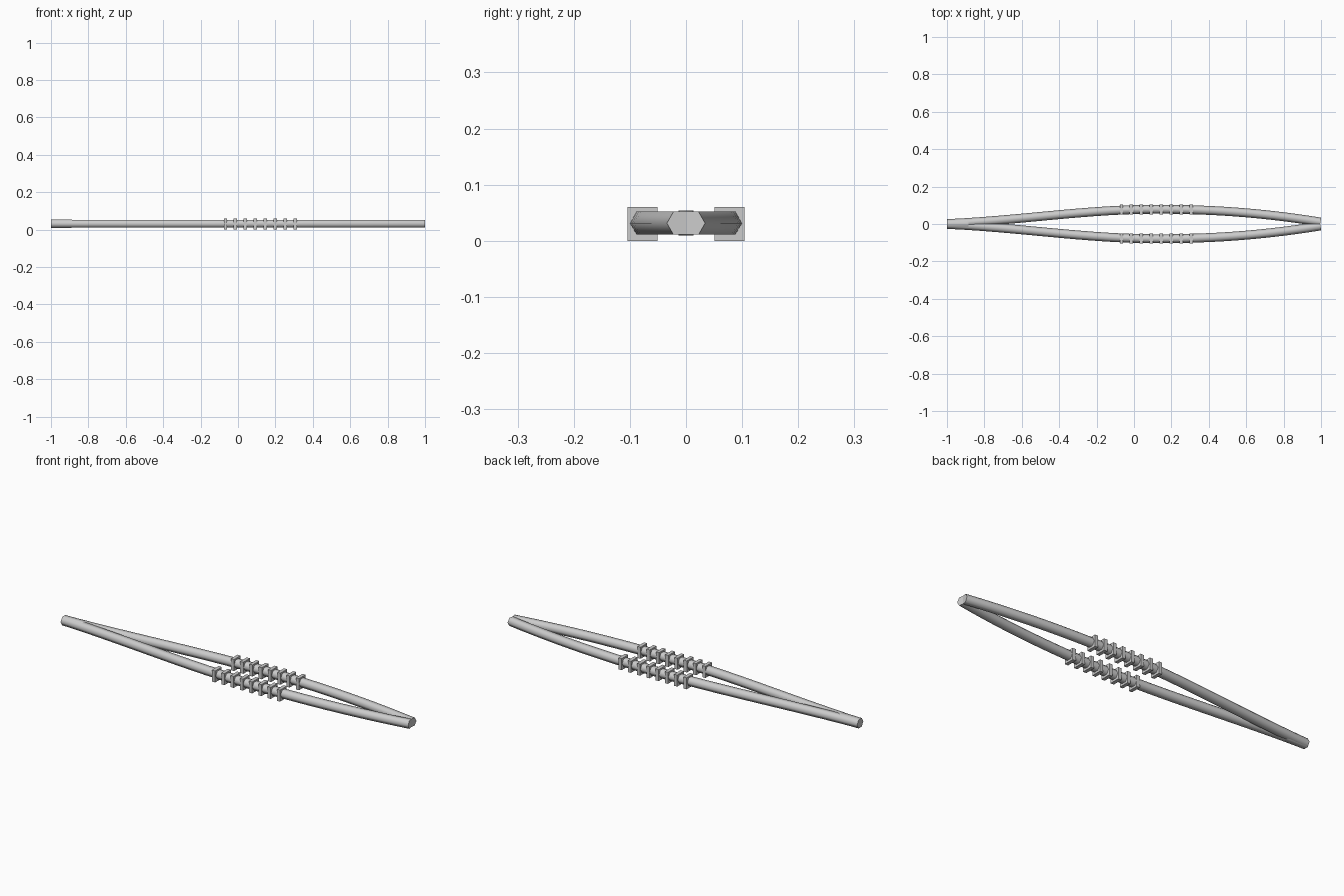
import bpy, bmesh, math
from mathutils import Vector
from mathutils.geometry import interpolate_bezier

if "Cube" in bpy.data.objects:
    bpy.data.objects.remove(bpy.data.objects["Cube"])

MID_Z = 0.0315


def finish(bm, name, smooth=True):
    bmesh.ops.recalc_face_normals(bm, faces=bm.faces)
    me = bpy.data.meshes.new(name)
    bm.to_mesh(me)
    bm.free()
    if smooth:
        for p in me.polygons:
            p.use_smooth = True
        me.set_sharp_from_angle(angle=math.radians(65))
    ob = bpy.data.objects.new(name, me)
    bpy.context.collection.objects.link(ob)
    return ob


def sweep(name, path, radii, sides=6):
    """Sweep a flat-topped hexagon along a path lying in the XY plane."""
    bm = bmesh.new()
    rings = []
    for i, p in enumerate(path):
        tan = (path[min(i + 1, len(path) - 1)] - path[max(i - 1, 0)]).normalized()
        side = Vector((-tan.y, tan.x, 0))
        ring = []
        for k in range(sides):
            a = 2 * math.pi * k / sides
            ring.append(bm.verts.new(p + radii[i] * (side * math.cos(a) + Vector((0, 0, math.sin(a))))))
        rings.append(ring)
    for r0, r1 in zip(rings, rings[1:]):
        for k in range(sides):
            n = (k + 1) % sides
            bm.faces.new((r0[k], r0[n], r1[n], r1[k]))
    bm.faces.new(rings[0])
    bm.faces.new(rings[-1])
    return finish(bm, name)


def arm_path(s):
    def v(x, y):
        return Vector((x, s * y, MID_Z))
    a = interpolate_bezier(v(-0.999, 0.002), v(-0.6, 0.02), v(-0.25, 0.079), v(0.12, 0.079), 14)
    b = interpolate_bezier(v(0.12, 0.079), v(0.45, 0.079), v(0.72, 0.055), v(0.997, 0.0105), 14)
    return [Vector(p) for p in a + b[1:]]


for s, label in ((1, "back"), (-1, "front")):
    # bowed tweezer arm
    path = arm_path(s)
    sweep(label + "_arm", path, [0.0238] * len(path))

    # row of grip ribs
    bm = bmesh.new()
    for i in range(8):
        res = bmesh.ops.create_cube(bm, size=1)
        bmesh.ops.scale(bm, vec=(0.018, 0.054, 0.06), verts=res["verts"])
        bmesh.ops.translate(bm, vec=(-0.067 + 0.0532 * i, s * 0.0775, 0.03), verts=res["verts"])
    finish(bm, label + "_grip_ribs", smooth=False)

# joined end with a short tapered shoulder
sweep("joined_end",
      [Vector((x, 0, MID_Z)) for x in (-1.0, -0.895, -0.87)],
      [0.0257, 0.0257, 0.021])
